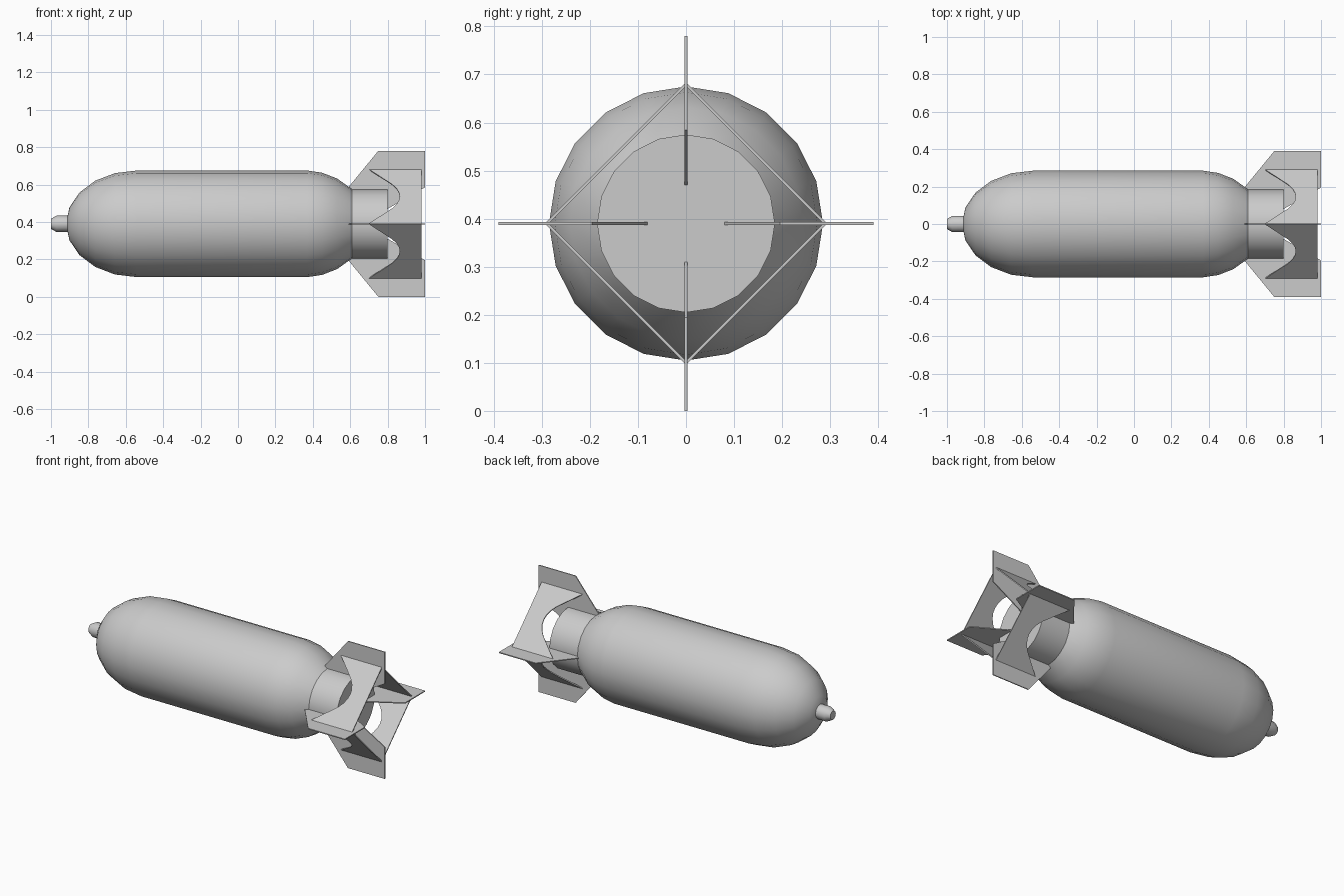
import bpy, bmesh
from math import sin, cos, pi, radians, sqrt
from mathutils import Matrix, Vector

if "Cube" in bpy.data.objects:
    bpy.data.objects.remove(bpy.data.objects["Cube"])

CZ = 0.39  # height of the long axis


def finish(name, bm, smooth=None):
    bmesh.ops.recalc_face_normals(bm, faces=bm.faces)
    me = bpy.data.meshes.new(name)
    bm.to_mesh(me)
    bm.free()
    ob = bpy.data.objects.new(name, me)
    bpy.context.collection.objects.link(ob)
    ob.location.z = CZ
    if smooth:
        bpy.ops.object.select_all(action='DESELECT')
        ob.select_set(True)
        bpy.context.view_layer.objects.active = ob
        bpy.ops.object.shade_smooth_by_angle(angle=radians(smooth))
    return ob


def lathe(name, profile, sides, smooth=35):
    """Revolve (x, radius) points around the x axis; ends are closed."""
    bm = bmesh.new()
    rings = []
    for x, r in profile:
        if r == 0:
            rings.append([bm.verts.new((x, 0, 0))] * sides)
        else:
            rings.append([bm.verts.new((x, r * cos(2 * pi * i / sides), r * sin(2 * pi * i / sides)))
                          for i in range(sides)])
    for a, b in zip(rings, rings[1:]):
        for i in range(sides):
            j = (i + 1) % sides
            bm.faces.new(list(dict.fromkeys([a[i], a[j], b[j], b[i]])))
    for ring in (rings[0], rings[-1]):
        if len(set(ring)) > 1:
            bm.faces.new(ring)
    return finish(name, bm, smooth)


def slab(name, outline, thickness, matrix):
    """Extrude a flat (x, y) outline, centred on its plane, then place it."""
    bm = bmesh.new()
    face = bm.faces.new([bm.verts.new((x, y, -thickness / 2)) for x, y in outline])
    new = bmesh.ops.extrude_face_region(bm, geom=[face])["geom"]
    bmesh.ops.translate(bm, vec=(0, 0, thickness),
                        verts=[v for v in new if isinstance(v, bmesh.types.BMVert)])
    bm.transform(matrix)
    return finish(name, bm)


# Body: elliptical nose, straight barrel, tapered rear, with the tail tube
nose = [(-0.54 - 0.38 * cos(radians(a)), 0.285 * sin(radians(a))) for a in range(0, 91, 18)]
nose[0] = (-0.92, 0)
lathe("body", nose + [(0.37, 0.285), (0.45, 0.273), (0.53, 0.242), (0.61, 0.185)], 20, 40)
lathe("tail_tube", [(0.60, 0.185), (0.80, 0.185)], 20)

# Nose cap
lathe("nose_cap", [(-1.0, 0.027), (-0.97, 0.044), (-0.905, 0.044)], 12)

# Four radial fins and the four notched plates bridging them
fin = [(0.59, 0.195), (0.75, 0.39), (1.0, 0.39), (1.0, 0.195), (0.80, 0.08), (0.62, 0.08)]
half = 0.29 / sqrt(2)
notch = [(0.70, 1), (0.785, 0.62), (0.825, 0.44), (0.848, 0.29), (0.861, 0.14)]
plate = [(x, -t * half) for x, t in notch] + [(0.865, 0)]
plate += [(x, t * half) for x, t in reversed(notch)] + [(0.98, half), (0.98, -half)]
for k in range(4):
    turn = Matrix.Rotation(k * pi / 2, 4, 'X')
    slab(f"fin_{k + 1}", fin, 0.006, turn)
    diag = Matrix.Rotation(k * pi / 2 + pi / 4, 4, 'X') @ Matrix.Translation((0, 0, half))
    slab(f"tail_plate_{k + 1}", plate, 0.006, diag)
